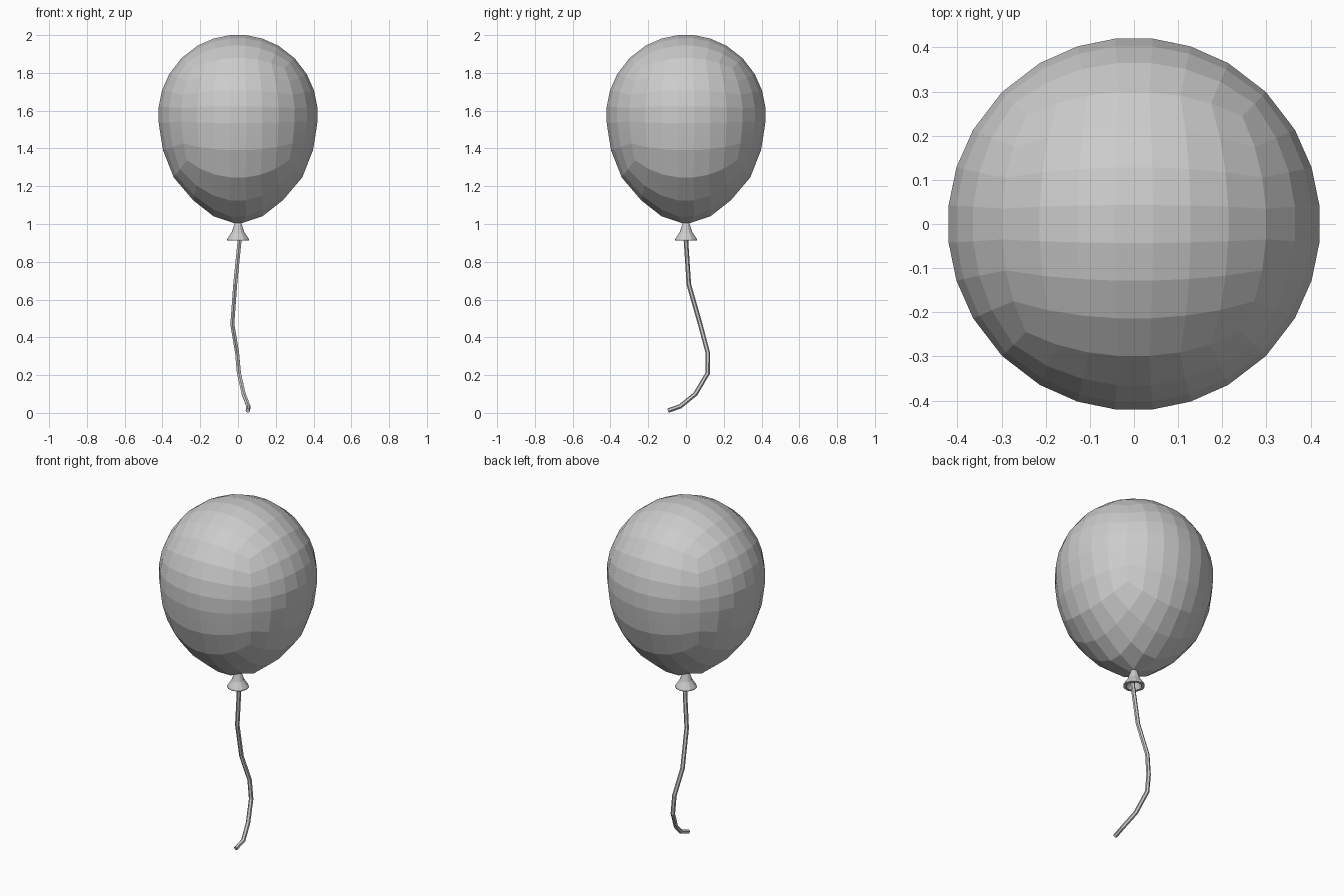
import bpy, bmesh, math
from mathutils import Vector

if "Cube" in bpy.data.objects:
    bpy.data.objects.remove(bpy.data.objects["Cube"])

R, CZ = 0.424, 1.58          # sphere radius and centre height


def add_object(name, bm):
    bmesh.ops.recalc_face_normals(bm, faces=bm.faces)
    mesh = bpy.data.meshes.new(name)
    bm.to_mesh(mesh)
    bm.free()
    ob = bpy.data.objects.new(name, mesh)
    bpy.context.collection.objects.link(ob)
    return ob


# Balloon: 7x7 quad sphere, lower part drawn out towards the neck
# rows: sphere height (downwards), width scale, drop below centre
SHAPE = [(0.0, 1.0, 0.0), (0.1, 1.0, 0.045), (0.303, 1.02, 0.11),
         (0.505, 1.09, 0.19), (0.707, 1.14, 0.335), (0.866, 1.11, 0.46),
         (0.954, 1.0, 0.545), (0.995, 0.35, 0.58), (1.01, 0.3, 0.585)]


def droop(t):
    for (t0, s0, d0), (t1, s1, d1) in zip(SHAPE, SHAPE[1:]):
        if t <= t1:
            f = (t - t0) / (t1 - t0)
            return s0 + (s1 - s0) * f, d0 + (d1 - d0) * f
    return SHAPE[-1][1:]


def balloon_point(p):
    x2, y2, z2 = p.x ** 2, p.y ** 2, p.z ** 2
    x = p.x * math.sqrt(1 - y2 / 2 - z2 / 2 + y2 * z2 / 3)
    y = p.y * math.sqrt(1 - z2 / 2 - x2 / 2 + z2 * x2 / 3)
    z = p.z * math.sqrt(1 - x2 / 2 - y2 / 2 + x2 * y2 / 3)
    if z >= 0:
        return Vector((x * R, y * R, CZ + z * R))
    s, d = droop(-z)
    return Vector((x * R * s, y * R * s, CZ - d))


bm = bmesh.new()
bmesh.ops.create_cube(bm, size=2)
bmesh.ops.subdivide_edges(bm, edges=bm.edges[:], cuts=6, use_grid_fill=True)
for v in bm.verts:
    v.co = balloon_point(v.co)
add_object("balloon", bm)

# Knot: flared skirt with a hollow underside
PROFILE = [(0.016, 1.01), (0.022, 0.992), (0.034, 0.955), (0.058, 0.92),
           (0.058, 0.912), (0.042, 0.912), (0.026, 0.95)]
N = 12
bm = bmesh.new()
rings = [[bm.verts.new((r * math.cos(math.tau * i / N),
                        r * math.sin(math.tau * i / N), z)) for i in range(N)]
         for r, z in PROFILE]
for a, b in zip(rings, rings[1:]):
    for i in range(N):
        j = (i + 1) % N
        bm.faces.new((a[i], a[j], b[j], b[i]))
bm.faces.new(rings[0])
bm.faces.new(rings[-1])
add_object("knot", bm)

# String: hanging poly curve
PATH = [(0.01, 0, 0.96), (0.008, 0, 0.91), (-0.015, 0.015, 0.68),
        (-0.03, 0.075, 0.47), (-0.005, 0.115, 0.32), (0.005, 0.115, 0.21),
        (0.03, 0.05, 0.10), (0.055, -0.03, 0.035), (0.052, -0.095, 0.012)]
curve = bpy.data.curves.new("string", 'CURVE')
curve.dimensions = '3D'
curve.bevel_depth = 0.012
curve.bevel_resolution = 1
curve.use_fill_caps = True
spline = curve.splines.new('POLY')
spline.points.add(len(PATH) - 1)
for pt, co in zip(spline.points, PATH):
    pt.co = (*co, 1)
spline.use_smooth = False
bpy.context.collection.objects.link(bpy.data.objects.new("string", curve))
